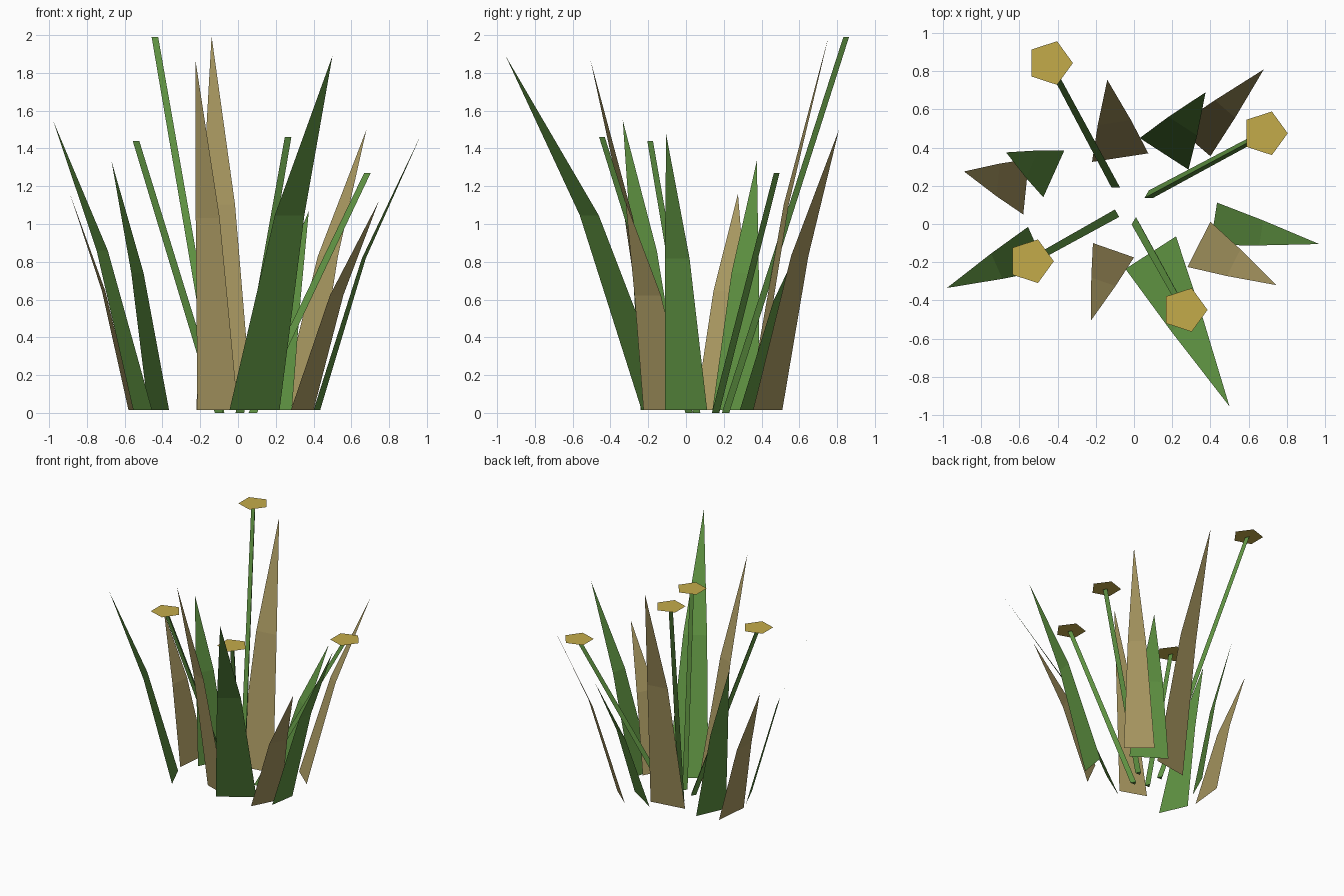
import bpy, math
from mathutils import Vector

if "Cube" in bpy.data.objects:
    bpy.data.objects.remove(bpy.data.objects["Cube"])


def material(name, rgb):
    m = bpy.data.materials.new(name)
    m.diffuse_color = (*rgb, 1.0)
    m.use_nodes = True
    m.node_tree.nodes["Principled BSDF"].inputs["Base Color"].default_value = m.diffuse_color
    return m


GREEN = material("leaf green", (0.112, 0.285, 0.053))
TAN = material("dry straw", (0.39, 0.31, 0.118))
YELLOW = material("flower yellow", (0.55, 0.41, 0.068))


def add_mesh(name, verts, faces, mat):
    me = bpy.data.meshes.new(name)
    me.from_pydata(verts, [], faces)
    me.materials.append(mat)
    ob = bpy.data.objects.new(name, me)
    bpy.context.collection.objects.link(ob)
    return ob


def ring(centre, radius, sides, start):
    """Horizontal polygon around a centre."""
    return [Vector(centre) + Vector((radius * math.cos(start + i * math.tau / sides),
                                     radius * math.sin(start + i * math.tau / sides), 0))
            for i in range(sides)]


def blade(name, a, b, tip, mat):
    """Flat bent leaf: base edge a-b, narrower bend, pointed tip."""
    base_z = 0.015
    a, b, tip = Vector((*a, base_z)), Vector((*b, base_z)), Vector(tip)
    centre, half = (a + b) / 2, (b - a) / 2
    mid = centre.lerp(tip, 0.45)
    mid.z = base_z + 0.55 * (tip.z - base_z)
    verts = [a, b, mid + half * 0.59, mid - half * 0.59, tip]
    add_mesh(name, verts, [(0, 1, 2, 3), (3, 2, 4)], mat)


def flower(index, base, top):
    """Tapered three-sided stem with a flat five-sided bloom."""
    up = math.pi / 2
    verts = ring((*base, 0.0), 0.026, 3, up) + ring(top, 0.02, 3, up)
    faces = [(i, (i + 1) % 3, 3 + (i + 1) % 3, 3 + i) for i in range(3)]
    faces += [(2, 1, 0), (3, 4, 5)]
    add_mesh(f"flower_stem_{index}", verts, faces, GREEN)
    head = Vector(top) + Vector((0, 0, 0.01))
    add_mesh(f"flower_head_{index}", ring(head, 0.12, 5, 0), [tuple(range(5))], YELLOW)


# Green leaves: base corner, base corner, tip
green_blades = [
    ((0.03, 0.45), (0.285, 0.285), (0.375, 0.69, 1.07)),
    ((-0.365, 0.385), (-0.475, 0.14), (-0.67, 0.375, 1.335)),
    ((-0.555, -0.015), (-0.455, -0.24), (-0.98, -0.335, 1.55)),
    ((-0.045, -0.235), (0.22, -0.065), (0.5, -0.955, 1.89)),
    ((0.4, -0.11), (0.435, 0.112), (0.97, -0.105, 1.475)),
]
# Dry leaves
dry_blades = [
    ((0.22, 0.51), (0.4, 0.355), (0.68, 0.81, 1.5)),
    ((-0.22, 0.325), (0.075, 0.37), (-0.14, 0.755, 1.995)),
    ((-0.58, 0.05), (-0.55, 0.34), (-0.89, 0.275, 1.16)),
    ((-0.215, -0.1), (0.0, -0.175), (-0.225, -0.505, 1.865)),
    ((0.28, -0.225), (0.4, 0.012), (0.745, -0.32, 1.12)),
]
for i, (a, b, tip) in enumerate(green_blades, 1):
    blade(f"green_leaf_{i}", a, b, tip, GREEN)
for i, (a, b, tip) in enumerate(dry_blades, 1):
    blade(f"dry_leaf_{i}", a, b, tip, TAN)

# Flowers: stem base, stem top
flowers = [
    ((-0.095, 0.203), (-0.44, 0.843, 1.99)),
    ((0.078, 0.15), (0.685, 0.475, 1.27)),
    ((-0.1, 0.05), (-0.54, -0.195, 1.44)),
    ((0.01, 0.01), (0.265, -0.45, 1.46)),
]
for i, (base, top) in enumerate(flowers, 1):
    flower(i, base, top)
